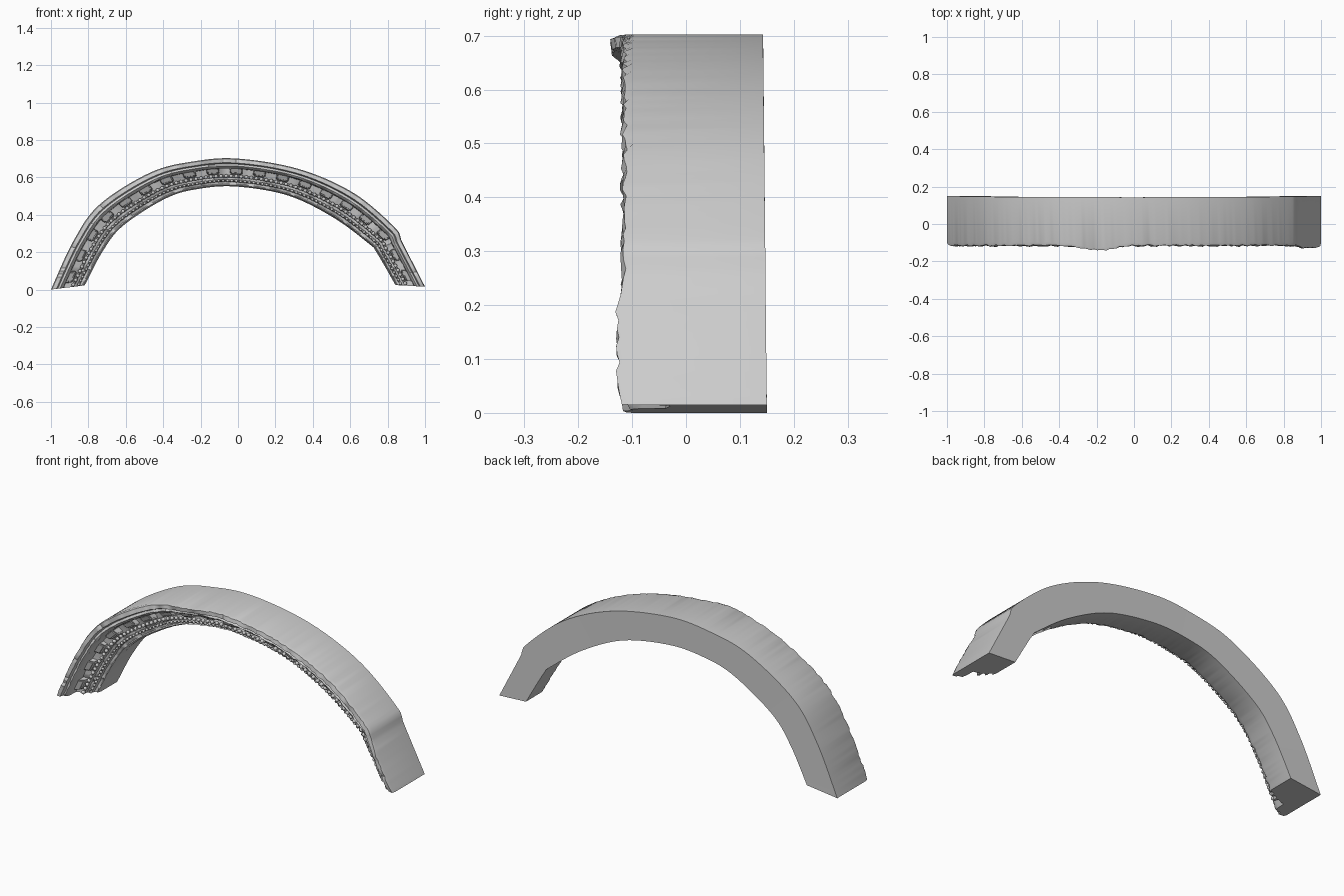
import bpy, bmesh, math, random
from mathutils import Vector

if "Cube" in bpy.data.objects:
    bpy.data.objects.remove(bpy.data.objects["Cube"])

random.seed(4)

# Paired outer / inner points of the worn arch, left foot to right foot (x, z)
OUTER = [(-1, 0), (-.88, .26), (-.74, .455), (-.47, .625), (-.24, .685), (0, .70),
         (.33, .643), (.62, .515), (.84, .33), (.88, .25), (1, .015)]
INNER = [(-.82, .022), (-.72, .21), (-.61, .345), (-.38, .49), (-.2, .54), (0, .55),
         (.27, .502), (.51, .385), (.70, .245), (.74, .20), (.842, .024)]

# Moulded section: fraction from outer to inner edge, depth y
SECTION = [(0, .147), (0, -.10), (.03, -.114), (.16, -.118), (.20, -.10), (.27, -.108),
           (.33, -.098), (.36, -.08), (.37, -.035), (.60, -.025), (.61, -.05), (.66, -.05),
           (.68, -.022), (.76, -.018), (.78, -.03), (.82, -.025), (.84, -.002),
           (.92, .002), (.95, -.004), (1, .015), (1, .147)]


def spline(pts, s):
    i = min(int(s), len(pts) - 2)
    f = s - i
    p = [Vector(pts[max(0, min(len(pts) - 1, i + k))]) for k in (-1, 0, 1, 2)]
    return 0.5 * (2 * p[1] + (p[2] - p[0]) * f + (2 * p[0] - 5 * p[1] + 4 * p[2] - p[3]) * f * f
                  + (3 * p[1] - p[0] - 3 * p[2] + p[3]) * f ** 3)


# Arc-length table so that ornaments are evenly spaced
STEPS = 400
PAIRS = [(spline(OUTER, k * 10 / STEPS), spline(INNER, k * 10 / STEPS)) for k in range(STEPS + 1)]
DIST = [0.0]
for (a, b), (c, d) in zip(PAIRS, PAIRS[1:]):
    DIST.append(DIST[-1] + ((c + d - a - b) / 2).length)


def place(u, t, y):
    """Map distance along the arch u (0..1), section fraction t and depth y to space."""
    want = u * DIST[-1]
    k = 0
    while k < STEPS - 1 and DIST[k + 1] < want:
        k += 1
    f = (want - DIST[k]) / (DIST[k + 1] - DIST[k])
    o = PAIRS[k][0].lerp(PAIRS[k + 1][0], f)
    i = PAIRS[k][1].lerp(PAIRS[k + 1][1], f)
    p = o.lerp(i, t)
    if y > .1:
        y += .007 * (2 * u - 1) ** 2 - .004
    return Vector((p.x, y, p.y))


def finish(name, bm, angle=35):
    bmesh.ops.recalc_face_normals(bm, faces=bm.faces)
    me = bpy.data.meshes.new(name)
    bm.to_mesh(me)
    bm.free()
    ob = bpy.data.objects.new(name, me)
    bpy.context.collection.objects.link(ob)
    bpy.ops.object.select_all(action='DESELECT')
    ob.select_set(True)
    bpy.context.view_layer.objects.active = ob
    bpy.ops.object.shade_smooth_by_angle(angle=math.radians(angle))
    return ob


def wear(u, t):
    """Forward bulge of the outer lip where the carving survives."""
    crown = .026 * math.exp(-((u - .43) / .045) ** 4)
    foot = .014 * math.exp(-((u - .95) / .05) ** 4)
    return (crown + foot) * max(0, 1 - t * 2.5) + random.uniform(-.005, .005)


# Main moulded arch
bm = bmesh.new()
N = 150
rings = []
for k in range(N + 1):
    u = k / N
    ring = []
    for t, y in SECTION:
        carved = y < .1
        ring.append(bm.verts.new(place(u, t, y - wear(u, t) if carved else y)))
    rings.append(ring)
M = len(SECTION)
for a, b in zip(rings, rings[1:]):
    for j in range(M):
        bm.faces.new((a[j], a[(j + 1) % M], b[(j + 1) % M], b[j]))
bm.faces.new(rings[0])
bm.faces.new(rings[-1])
finish("arch_moulding", bm)

# Row of bracket blocks in the recessed channel
bm = bmesh.new()
COUNT = 19
for k in range(COUNT):
    c = (k + .5) / COUNT
    half = .29 / COUNT
    front = -.078 + random.uniform(-.008, .008)
    v = [bm.verts.new(place(c + su * half * (.85 if fr else 1), t, y))
         for su in (-1, 1) for t, fr, y in ((.34, 0, 0), (.34, 1, front),
                                            (.54, 1, front + .015), (.59, 0, 0))]
    bm.faces.new(v[:4])
    bm.faces.new(v[4:])
    for j in range(4):
        n = (j + 1) % 4
        bm.faces.new((v[j], v[n], v[4 + n], v[4 + j]))
bmesh.ops.bevel(bm, geom=bm.edges[:], offset=.006, segments=2, affect='EDGES')
finish("bracket_blocks", bm)

# Two rows of beads along the inner mouldings
bm = bmesh.new()
for count, t, y, r in ((85, .635, -.050, .010), (95, .80, -.027, .008)):
    for k in range(count):
        made = bmesh.ops.create_icosphere(bm, subdivisions=2, radius=r)
        bmesh.ops.translate(bm, verts=made['verts'], vec=place((k + .5) / count, t, y))
finish("bead_rows", bm, 60)
